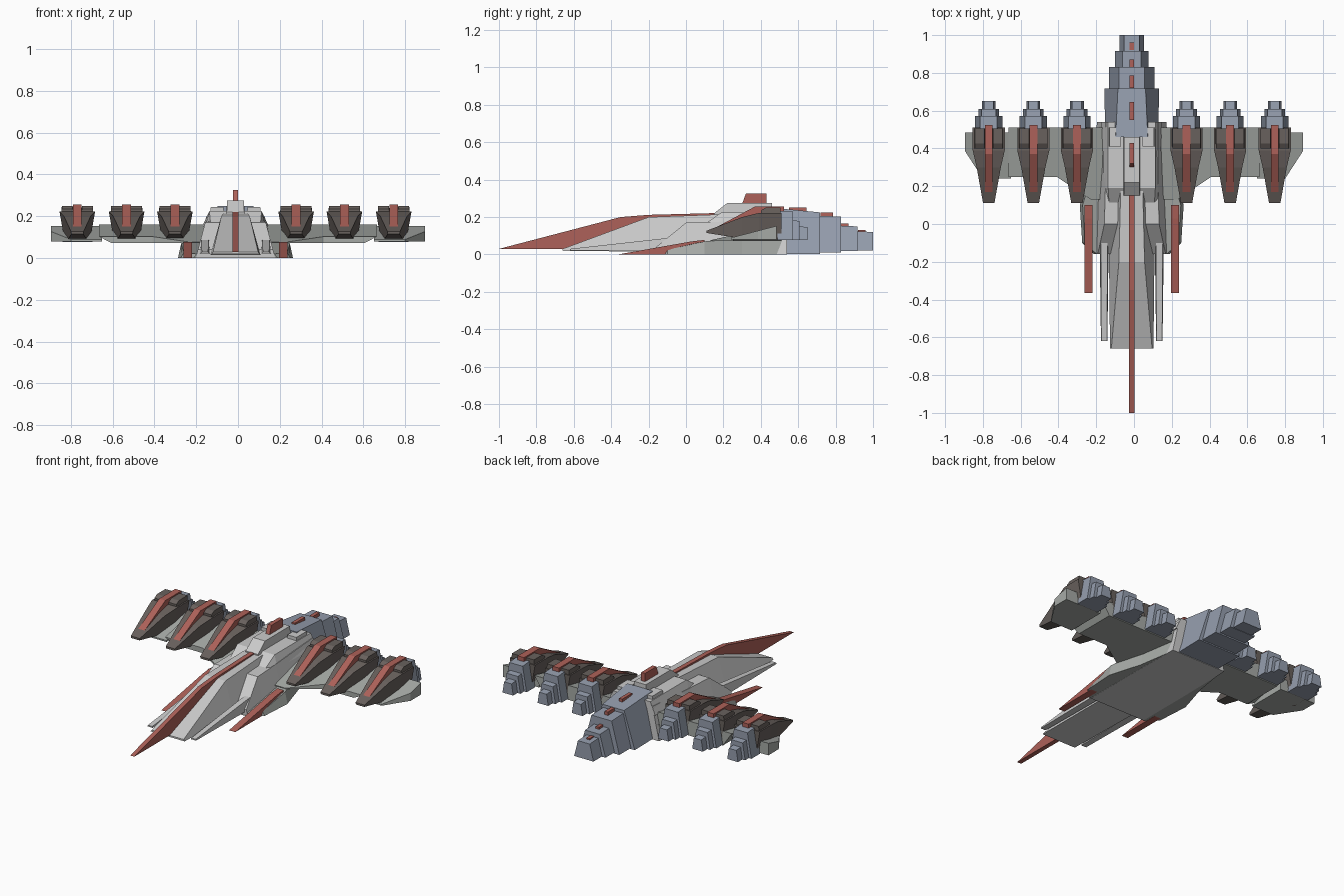
import bpy

CX = -0.012  # the hull sits slightly off the wing centre line


def material(name, r, g, b):
    m = bpy.data.materials.new(name)
    m.diffuse_color = (r, g, b, 1)
    return m


RED = material("red_trim", 0.42, 0.12, 0.10)
BLUE = material("blue_engine", 0.30, 0.34, 0.42)
DARK = material("dark_nacelle", 0.14, 0.12, 0.11)
WING = material("wing_grey", 0.38, 0.40, 0.38)
HULL = material("hull_grey", 0.55, 0.55, 0.55)


def mesh(name, verts, faces, mat):
    me = bpy.data.meshes.new(name)
    me.from_pydata(verts, [], faces)
    me.materials.append(mat)
    me.validate()
    ob = bpy.data.objects.new(name, me)
    bpy.context.collection.objects.link(ob)
    bpy.context.view_layer.objects.active = ob
    bpy.ops.object.mode_set(mode='EDIT')
    bpy.ops.mesh.select_all(action='SELECT')
    bpy.ops.mesh.normals_make_consistent(inside=False)
    bpy.ops.object.mode_set(mode='OBJECT')
    return ob


def loft(name, sections, mat, x=0.0):
    """Trapezoid sections along y: (y, half bottom, half top, z bottom, z top)."""
    v, f = [], []
    for y, b, t, z0, z1 in sections:
        v += [(CX + x + dx, y, z) for dx, z in ((-b, z0), (b, z0), (t, z1), (-t, z1))]
    for i in range(0, len(v) - 4, 4):
        f += [(i + k, i + (k + 1) % 4, i + 4 + (k + 1) % 4, i + 4 + k) for k in range(4)]
    n = len(v)
    return mesh(name, v, f + [(3, 2, 1, 0), (n - 4, n - 3, n - 2, n - 1)], mat)


def prism(name, bottom, top, mat):
    """Joins two outlines with the same number of points."""
    n = len(bottom)
    f = [(i, (i + 1) % n, n + (i + 1) % n, n + i) for i in range(n)]
    return mesh(name, bottom + top, f + [tuple(range(n))[::-1], tuple(range(n, 2 * n))], mat)


def fin(name, profile, half, mat, x=0.0):
    """Side profile of (y, z) points with thickness along x."""
    return prism(name, [(CX + x - half, y, z) for y, z in profile],
                 [(CX + x + half, y, z) for y, z in profile], mat)


# Central hull, deck and nose
loft("main_hull", [(-0.16, 0.19, 0.18, 0, 0.04), (0, 0.19, 0.145, 0, 0.17),
                   (0.18, 0.19, 0.14, 0, 0.175), (0.54, 0.185, 0.14, 0, 0.2)], HULL)
loft("upper_deck", [(0.11, 0.145, 0.12, 0.15, 0.17), (0.19, 0.145, 0.125, 0.15, 0.225),
                    (0.54, 0.16, 0.125, 0.15, 0.225)], HULL)
loft("nose", [(-0.66, 0.115, 0.108, 0.02, 0.03), (-0.2, 0.12, 0.068, 0.015, 0.2),
              (0.2, 0.12, 0.058, 0.01, 0.215)], HULL)
loft("canopy", [(0.15, 0.045, 0.042, 0.19, 0.22), (0.22, 0.045, 0.04, 0.2, 0.275),
                (0.46, 0.045, 0.04, 0.2, 0.275)], HULL)
fin("nose_blade", [(-1, 0.03), (-0.63, 0.03), (0.18, 0.12), (0.18, 0.222),
                   (-0.2, 0.212), (-0.35, 0.2)], 0.014, RED)
fin("canopy_fin", [(0.3, 0.27), (0.32, 0.325), (0.43, 0.325), (0.43, 0.27)], 0.013, RED)

# Stepped main engine with red ridges
loft("main_engine_1", [(0.46, 0.14, 0.085, 0.003, 0.25), (0.717, 0.145, 0.073, 0.003, 0.225)], BLUE)
loft("main_engine_2", [(0.7, 0.12, 0.068, 0.01, 0.207), (0.83, 0.12, 0.068, 0.01, 0.203)], BLUE)
loft("main_engine_3", [(0.8, 0.088, 0.05, 0.018, 0.155), (0.917, 0.088, 0.05, 0.018, 0.15)], BLUE)
loft("main_engine_4", [(0.9, 0.065, 0.04, 0.02, 0.125), (1, 0.065, 0.04, 0.02, 0.12)], BLUE)
for i, (y0, y1, z) in enumerate([(0.55, 0.645, 0.25), (0.72, 0.785, 0.225),
                                 (0.83, 0.87, 0.165), (0.92, 0.96, 0.13)]):
    loft(f"engine_ridge_{i + 1}", [(y0, 0.013, 0.011, z - 0.04, z),
                                   (y1, 0.013, 0.011, z - 0.04, z)], RED)

for s, side in ((-1, "left"), (1, "right")):
    # Deck vents
    loft(f"deck_vent_{side}", [(0.41, 0.034, 0.03, 0.21, 0.245),
                               (0.51, 0.034, 0.03, 0.21, 0.245)], HULL, s * 0.088)

    # Low flank, red skid and pale prong beside the nose
    low = [(0.1, -0.16), (0.2, -0.16), (0.262, -0.1), (0.275, 0.1), (0.215, 0.3), (0.18, 0.52), (0.1, 0.52)]
    zs = (0.02, 0.02, 0.025, 0.07, 0.09, 0.09, 0.09)
    prism(f"flank_{side}", [(CX + s * x, y, 0.001) for x, y in low],
          [(CX + s * (x - 0.015), y, z) for (x, y), z in zip(low, zs)], WING)
    fin(f"skid_{side}", [(-0.365, 0), (-0.09, 0), (0.1, 0.03), (0.1, 0.078), (0.03, 0.07)],
        0.021, RED, s * 0.228)
    loft(f"prong_{side}", [(-0.62, 0.017, 0.015, 0.022, 0.03), (-0.08, 0.024, 0.018, 0.022, 0.09)],
         HULL, s * 0.146)

    # Wing panels, sloping down to the front
    inner = [(0.12, 0.13), (0.23, 0.13), (0.41, 0.25), (0.665, 0.25), (0.665, 0.51), (0.12, 0.51)]
    prism(f"inner_wing_{side}", [(s * (x - (0.06 if x > 0.6 else 0)), y, 0.072) for x, y in inner],
          [(s * x, y, 0.16 + (y - 0.51) * 0.22) for x, y in inner], WING)
    outer = [(0.65, 0.24), (0.8, 0.24), (0.894, 0.385), (0.894, 0.485), (0.65, 0.485)]
    prism(f"outer_wing_{side}", [(s * x, y, 0.08) for x, y in outer],
          [(s * x, y, 0.153 + (y - 0.485) * 0.26) for x, y in outer], WING)

    # Three engine nacelles on each wing
    for i, d in enumerate((0.29, 0.521, 0.757)):
        x, tag = s * d, f"{side}_{i + 1}"
        loft(f"nacelle_{tag}", [(0.11, 0.028, 0.03, 0.115, 0.127), (0.3, 0.048, 0.064, 0.085, 0.2),
                                (0.39, 0.06, 0.085, 0.08, 0.222), (0.51, 0.06, 0.085, 0.08, 0.222)], DARK, x)
        for t in (-1, 1):
            loft(f"nacelle_cover_{tag}_{'a' if t < 0 else 'b'}",
                 [(0.4, 0.03, 0.026, 0.2, 0.235), (0.425, 0.03, 0.026, 0.2, 0.25),
                  (0.505, 0.03, 0.026, 0.2, 0.25)], DARK, x + t * 0.048)
        fin(f"nacelle_stripe_{tag}", [(0.16, 0.12), (0.17, 0.15), (0.37, 0.257), (0.525, 0.257),
                                      (0.525, 0.2), (0.38, 0.2)], 0.021, RED, x)
        for k, (y0, y1, b, t, z) in enumerate([(0.49, 0.572, 0.072, 0.045, 0.235),
                                               (0.55, 0.608, 0.055, 0.038, 0.185),
                                               (0.59, 0.65, 0.036, 0.025, 0.152)]):
            loft(f"thruster_{tag}_{k + 1}", [(y0, b, t, 0.078, z), (y1, b, t, 0.078, z - 0.006)], BLUE, x)
